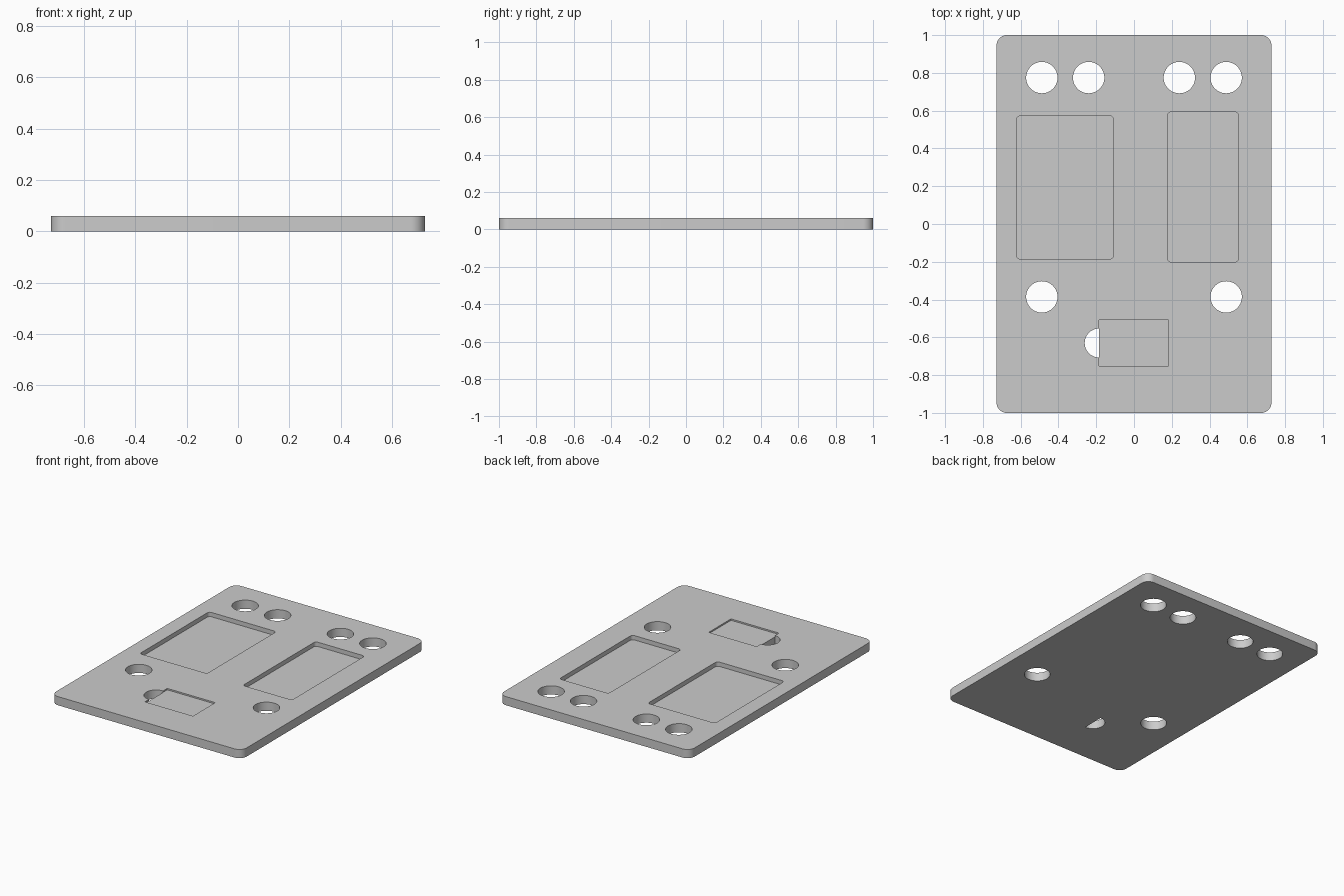
import bpy
import bmesh
from math import cos, sin, pi, radians

if "Cube" in bpy.data.objects:
    bpy.data.objects.remove(bpy.data.objects["Cube"])

THICK = 0.06

grey = bpy.data.materials.new("plain grey")
grey.use_nodes = True
colour = (0.6, 0.6, 0.6, 1)
grey.diffuse_color = colour
grey.node_tree.nodes["Principled BSDF"].inputs["Base Color"].default_value = colour


def arc(cx, cy, r, start, end, steps):
    """Points along an arc, angles in turns of pi."""
    return [(cx + r * cos(pi * (start + (end - start) * i / steps)),
             cy + r * sin(pi * (start + (end - start) * i / steps)))
            for i in range(steps + 1)]


def rounded_rect(x0, x1, y0, y1, r):
    if r == 0:
        return [(x0, y0), (x1, y0), (x1, y1), (x0, y1)]
    return (arc(x1 - r, y1 - r, r, 0, 0.5, 10) + arc(x0 + r, y1 - r, r, 0.5, 1, 10)
            + arc(x0 + r, y0 + r, r, 1, 1.5, 10) + arc(x1 - r, y0 + r, r, 1.5, 2, 10))


def prism(name, outline, z0, z1):
    """Extrude a flat outline between two heights."""
    bm = bmesh.new()
    face = bm.faces.new([bm.verts.new((x, y, z0)) for x, y in outline])
    top = bmesh.ops.extrude_face_region(bm, geom=[face])["geom"]
    bmesh.ops.translate(bm, vec=(0, 0, z1 - z0),
                        verts=[v for v in top if isinstance(v, bmesh.types.BMVert)])
    bmesh.ops.recalc_face_normals(bm, faces=bm.faces)
    mesh = bpy.data.meshes.new(name)
    bm.to_mesh(mesh)
    bm.free()
    mesh.materials.append(grey)
    obj = bpy.data.objects.new(name, mesh)
    bpy.context.collection.objects.link(obj)
    return obj


# Plate with rounded corners
plate = prism("mounting_plate", rounded_rect(-0.728, 0.728, -1, 1, 0.055), 0, THICK)

# Shallow pockets in the top face
cutters = [
    prism("wide_pocket_cutter", rounded_rect(-0.622, -0.108, -0.185, 0.572, 0.02), THICK - 0.03, 0.1),
    prism("narrow_pocket_cutter", rounded_rect(0.177, 0.553, -0.201, 0.593, 0.02), THICK - 0.03, 0.1),
    prism("small_pocket_cutter", rounded_rect(-0.185, 0.182, -0.751, -0.508, 0), THICK - 0.01, 0.1),
]

# Round through holes, in mirrored pairs
for x, y in [(0.488, 0.775), (0.24, 0.775), (0.488, -0.386)]:
    for side in (-1, 1):
        cutters.append(prism("hole_cutter", arc(side * x, y, 0.083, 0, 2, 64)[:-1], -0.1, 0.15))

# Half-round cable hole beside the small pocket
cutters.append(prism("cable_hole_cutter", arc(-0.184, -0.63, 0.077, 0.5, 1.5, 32), -0.1, 0.15))

# Cut everything out of the plate
bpy.ops.object.select_all(action="DESELECT")
bpy.context.view_layer.objects.active = plate
plate.select_set(True)
for cutter in cutters:
    mod = plate.modifiers.new(cutter.name, "BOOLEAN")
    mod.operation = "DIFFERENCE"
    mod.solver = "EXACT"
    mod.object = cutter
    bpy.ops.object.modifier_apply(modifier=mod.name)
    bpy.data.objects.remove(cutter)

bpy.ops.object.shade_smooth_by_angle(angle=radians(30))
